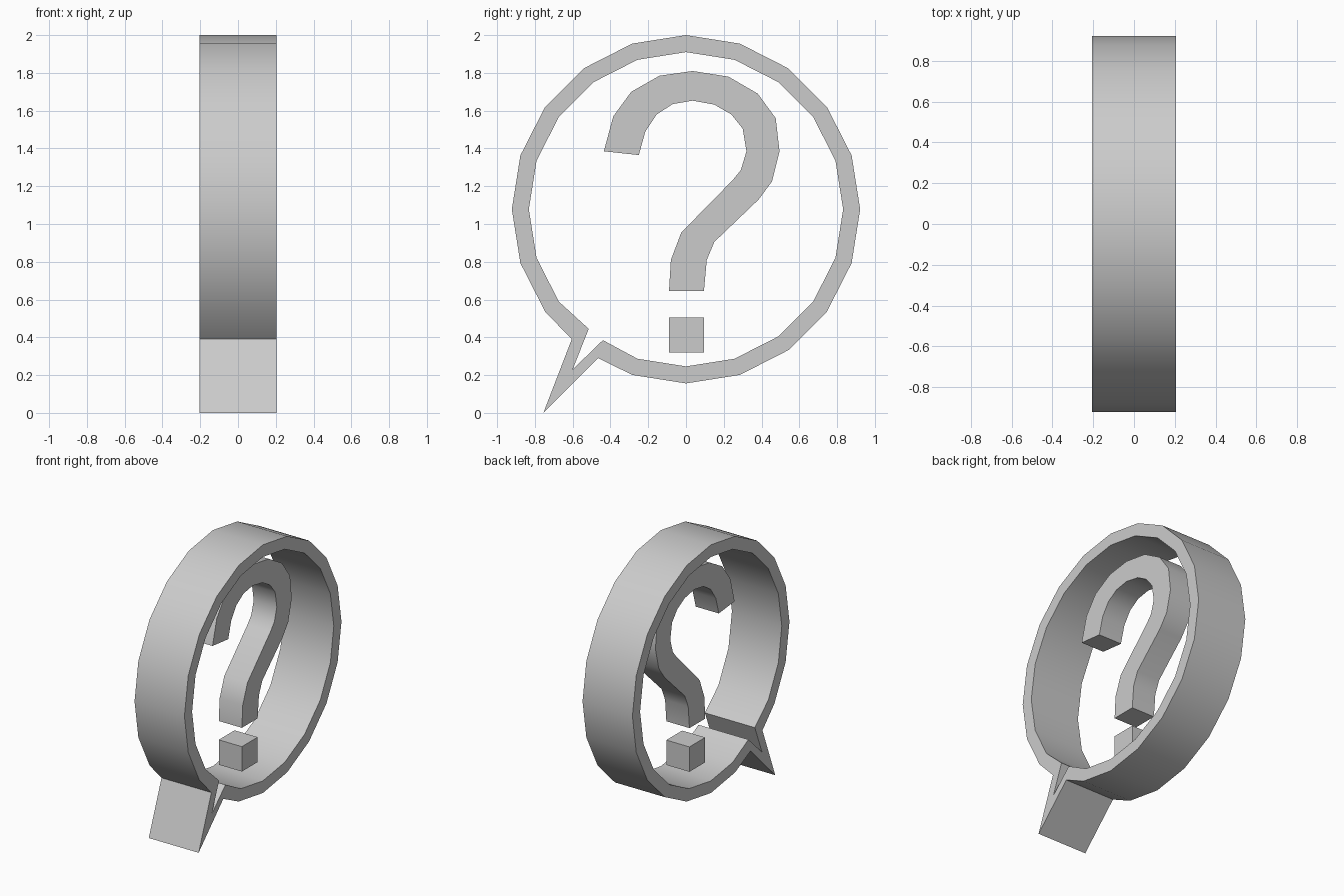
import bpy
import bmesh
from math import cos, sin, radians

cube = bpy.data.objects.get("Cube")
if cube:
    bpy.data.objects.remove(cube, do_unlink=True)

# One flat colour for everything
grey = bpy.data.materials.new("light grey")
grey.use_nodes = True
colour = (0.6, 0.6, 0.6, 1)
grey.diffuse_color = colour
grey.node_tree.nodes["Principled BSDF"].inputs["Base Color"].default_value = colour


def ribbon(name, outer, inner, width, closed=False):
    """Solid strip between two (y, z) outlines, extruded across x."""
    bm = bmesh.new()
    rings = []
    for o, i in zip(outer, inner):
        corners = ((-1, o), (1, o), (1, i), (-1, i))
        rings.append([bm.verts.new((s * width / 2, *p)) for s, p in corners])
    pairs = list(zip(rings, rings[1:]))
    if closed:
        pairs.append((rings[-1], rings[0]))
    else:
        bm.faces.new(rings[0])
        bm.faces.new(rings[-1])
    for a, b in pairs:
        for k in range(4):
            n = (k + 1) % 4
            bm.faces.new((a[k], a[n], b[n], b[k]))
    bmesh.ops.recalc_face_normals(bm, faces=bm.faces)
    mesh = bpy.data.meshes.new(name)
    bm.to_mesh(mesh)
    bm.free()
    mesh.materials.append(grey)
    obj = bpy.data.objects.new(name, mesh)
    bpy.context.collection.objects.link(obj)
    bpy.ops.object.select_all(action="DESELECT")
    obj.select_set(True)
    bpy.context.view_layer.objects.active = obj
    bpy.ops.object.shade_smooth_by_angle(angle=radians(30))
    return obj


def arc(radius):
    """Twenty-sided circle, leaving out the corner where the tail sits."""
    angles = [radians(252 + 18 * k) for k in range(19)]
    return [(radius * cos(a), 1.078 + radius * sin(a)) for a in angles]


# Speech bubble ring with its pointed tail
ribbon("speech_bubble",
       arc(0.922) + [(-0.605, 0.39), (-0.755, 0.0), (-0.465, 0.29)],
       arc(0.832) + [(-0.515, 0.445), (-0.6, 0.23), (-0.44, 0.385)],
       0.41, closed=True)

# Hook of the question mark
hook_outer = [(-.435, 1.385), (-.385, 1.57), (-.29, 1.7), (-.14, 1.785),
              (.035, 1.81), (.225, 1.78), (.38, 1.69), (.475, 1.56),
              (.495, 1.385), (.455, 1.225), (.385, 1.13), (.15, .905),
              (.11, .81), (.095, .645)]
hook_inner = [(-.25, 1.365), (-.215, 1.49), (-.155, 1.58), (-.07, 1.635),
              (.035, 1.653), (.15, 1.632), (.24, 1.58), (.3, 1.505),
              (.32, 1.385), (.29, 1.285), (.245, 1.23), (-.025, .955),
              (-.08, .81), (-.09, .645)]
ribbon("question_hook", hook_outer, hook_inner, 0.19)

# Square dot
ribbon("question_dot", [(-.09, .505), (.095, .505)], [(-.09, .32), (.095, .32)], 0.19)
